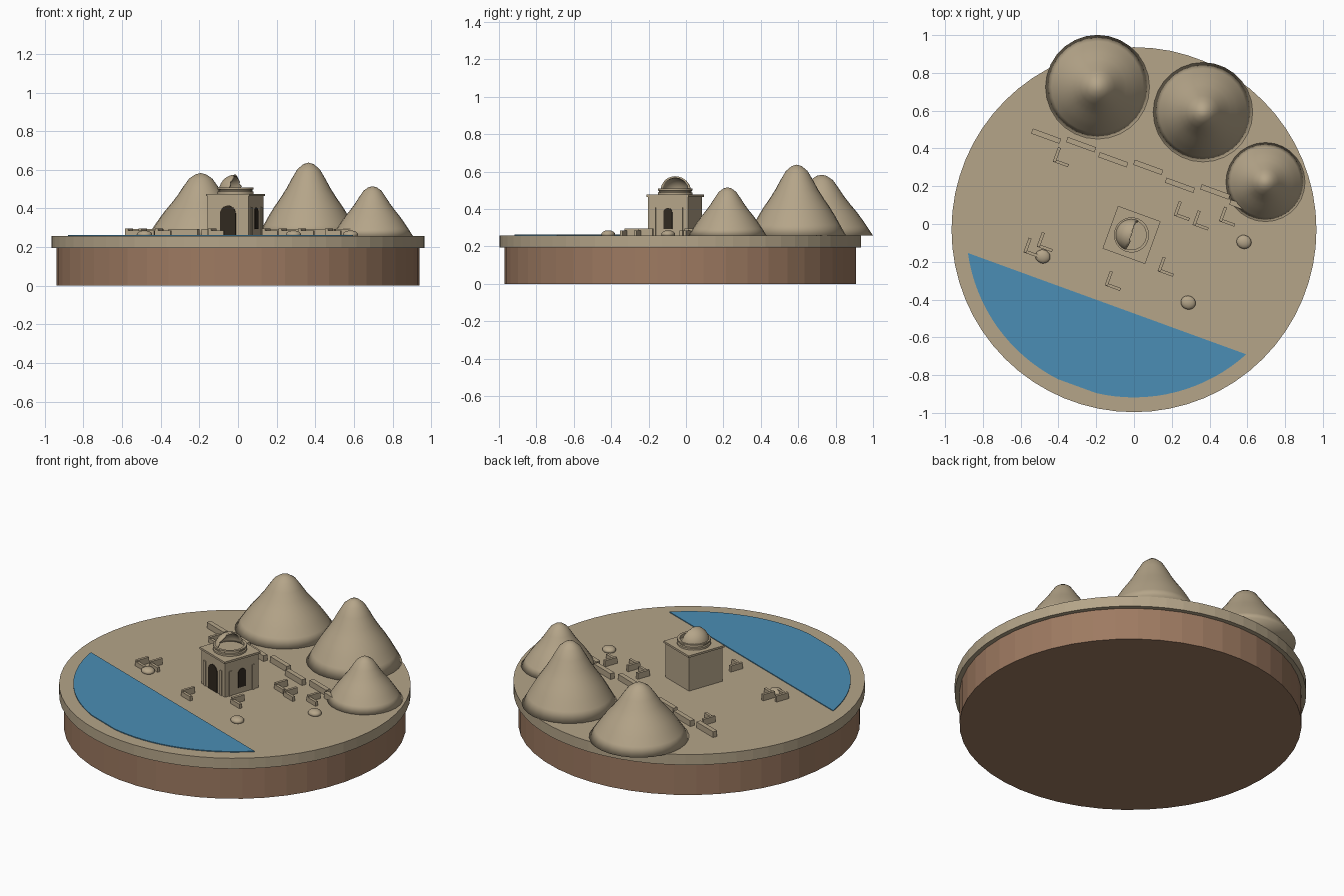
import bpy, bmesh, math, random
from mathutils import Matrix, Vector

cube = bpy.data.objects.get("Cube")
if cube:
    bpy.data.objects.remove(cube)
random.seed(4)

GROUND = 0.258
CENTRE_Y = -0.03
TURN = math.radians(-20)
HOUSE = Vector((-0.013, -0.058, 0))


def material(name, rgb):
    mat = bpy.data.materials.new(name)
    mat.use_nodes = True
    mat.diffuse_color = (*rgb, 1)
    mat.node_tree.nodes["Principled BSDF"].inputs["Base Color"].default_value = (*rgb, 1)
    return mat


SAND = material("sand", (0.46, 0.375, 0.25))
EARTH = material("brown earth", (0.34, 0.195, 0.12))
WATER = material("water blue", (0.07, 0.27, 0.46))
DARK = material("dark opening", (0.03, 0.022, 0.014))


def finish(name, bm, mat, smooth=None):
    bmesh.ops.recalc_face_normals(bm, faces=bm.faces)
    mesh = bpy.data.meshes.new(name)
    bm.to_mesh(mesh)
    bm.free()
    mesh.materials.append(mat)
    obj = bpy.data.objects.new(name, mesh)
    bpy.context.collection.objects.link(obj)
    if smooth is not None:
        bpy.ops.object.select_all(action='DESELECT')
        bpy.context.view_layer.objects.active = obj
        obj.select_set(True)
        bpy.ops.object.shade_smooth_by_angle(angle=math.radians(smooth))
    return obj


def box(name, centre, size, turn=0.0, mat=SAND):
    bm = bmesh.new()
    bmesh.ops.create_cube(bm, size=1)
    bm.transform(Matrix.Translation(centre) @ Matrix.Rotation(turn, 4, 'Z')
                 @ Matrix.Diagonal((*size, 1)))
    return finish(name, bm, mat)


def lathe(name, profile, centre, mat, steps, smooth=None):
    """Spin (radius, height) points around a vertical axis."""
    bm = bmesh.new()
    verts = [bm.verts.new((r, 0, z)) for r, z in profile]
    edges = [bm.edges.new(pair) for pair in zip(verts, verts[1:])]
    bmesh.ops.spin(bm, geom=verts + edges, axis=(0, 0, 1), cent=(0, 0, 0),
                   angle=math.tau, steps=steps, use_merge=True)
    bmesh.ops.remove_doubles(bm, verts=bm.verts, dist=1e-5)
    bm.transform(Matrix.Translation(centre))
    return finish(name, bm, mat, smooth)


def plate(name, outline, depth, matrix, mat):
    """Extrude a flat outline upward by depth, then place it."""
    bm = bmesh.new()
    face = bm.faces.new([bm.verts.new((x, y, 0)) for x, y in outline])
    moved = bmesh.ops.extrude_face_region(bm, geom=[face])["geom"]
    bmesh.ops.translate(bm, vec=(0, 0, depth),
                        verts=[g for g in moved if isinstance(g, bmesh.types.BMVert)])
    bm.transform(matrix)
    return finish(name, bm, mat)


# Round stand and sandy slab
mid = (0, CENTRE_Y, 0)
lathe("earth_base", [(0, 0), (0.94, 0), (0.94, 0.195), (0, 0.195)], mid, EARTH, 48)
lathe("sand_slab", [(0, 0.194), (0.966, 0.194), (0.966, GROUND), (0, GROUND)], mid, SAND, 64)

# Lake: a circle segment cut by a straight shore
lake = []
for start, end in ((188, 243), (257, 312)):
    for i in range(17):
        a = math.radians(start + (end - start) * i / 16)
        lake.append((0.888 * math.cos(a), 0.888 * math.sin(a)))
plate("lake", lake, 0.005, Matrix.Translation((0, CENTRE_Y, GROUND)), WATER)

# Hills
HILL = [(0, 1), (0.1, 0.98), (0.22, 0.91), (0.33, 0.78), (0.44, 0.64), (0.55, 0.52),
        (0.67, 0.4), (0.78, 0.275), (0.88, 0.15), (1, 0), (0, 0)]
for side, x, y, radius, height in (("back", -0.193, 0.725, 0.276, 0.326),
                                   ("middle", 0.365, 0.592, 0.264, 0.38),
                                   ("left", 0.696, 0.222, 0.21, 0.258)):
    lathe(side + "_hill", [(r * radius, h * height) for r, h in HILL],
          (x, y, GROUND - 0.001), SAND, 28, 180)

# House body, cornice and drum
box("house_walls", HOUSE + Vector((0, 0, 0.362)), (0.226, 0.226, 0.21), TURN)
box("house_cornice", HOUSE + Vector((0, 0, 0.47)), (0.24, 0.24, 0.012), TURN)
lathe("dome_drum", [(0, 0.47), (0.093, 0.47), (0.093, 0.487), (0.087, 0.49), (0.087, 0.496),
                    (0.093, 0.499), (0.093, 0.508), (0.078, 0.508), (0.078, 0.488), (0, 0.488)],
      HOUSE, SAND, 32, 30)

# Broken dome: half a shell with a ragged edge
bm = bmesh.new()
bmesh.ops.create_uvsphere(bm, u_segments=32, v_segments=20, radius=0.086)
bmesh.ops.delete(bm, context='FACES', geom=[
    f for f in bm.faces if f.calc_center_median().x > 0 or f.calc_center_median().z < 0])
for v in bm.verts:
    if abs(v.co.x) < 0.001 and 0.005 < v.co.z < 0.084:
        v.co.x += random.uniform(-0.007, 0.007)
bm.transform(Matrix.Translation(HOUSE + Vector((0, 0, 0.489))) @ Matrix.Rotation(TURN, 4, 'Z'))
dome = finish("broken_dome", bm, SAND, 35)
shell = dome.modifiers.new("shell", 'SOLIDIFY')
shell.thickness = 0.01
shell.offset = -1


# Arched openings and pilasters on the front and left walls
def arch(width, height):
    r = width / 2
    top = [(r * math.cos(math.pi * i / 12), height - r + r * math.sin(math.pi * i / 12))
           for i in range(13)]
    return [(-r, 0), (r, 0)] + top


for wall, angle, name, width, low, high in (
        ("front", 0, "doorway", 0.086, GROUND, 0.415),
        ("left", 90, "window", 0.05, 0.293, 0.405)):
    facing = (Matrix.Translation(HOUSE) @ Matrix.Rotation(TURN + math.radians(angle), 4, 'Z'))
    upright = Matrix.Rotation(math.radians(90), 4, 'X')
    plate(f"{wall}_{name}", arch(width, high - low), 0.005,
          facing @ Matrix.Translation((0, -0.112, low)) @ upright, DARK)
    for side in (-1, 1):
        box(f"{wall}_pilaster", facing @ Vector((side * 0.077, -0.114, 0.333)),
            (0.018, 0.008, 0.15), TURN + math.radians(angle))

# Staggered garden wall
for x, y, length in ((-0.465, 0.465, 0.16), (-0.28, 0.42, 0.16), (-0.11, 0.34, 0.16),
                     (0.075, 0.30, 0.16), (0.243, 0.205, 0.16), (0.43, 0.17, 0.16),
                     (0.565, 0.095, 0.12)):
    box("garden_wall", (x, y, GROUND + 0.017), (length, 0.028, 0.036), TURN)

# Ruined house corners
for x, y in ((-0.42, 0.335), (-0.575, -0.145), (-0.505, -0.115), (-0.145, -0.32),
             (0.135, -0.245), (0.22, 0.05), (0.32, 0), (0.46, 0.02)):
    place = Matrix.Translation((x, y, GROUND)) @ Matrix.Rotation(TURN, 4, 'Z')
    box("ruin_long_wall", place @ Vector((0.035, 0, 0.013)), (0.085, 0.016, 0.028), TURN)
    box("ruin_tall_wall", place @ Vector((0, 0.034, 0.018)), (0.016, 0.08, 0.038), TURN)

# Boulders
for x, y in ((-0.483, -0.172), (0.582, -0.095), (0.287, -0.416)):
    bm = bmesh.new()
    bmesh.ops.create_icosphere(bm, subdivisions=3, radius=1)
    bm.transform(Matrix.Translation((x, y, GROUND + 0.007)) @ Matrix.Rotation(TURN, 4, 'Z')
                 @ Matrix.Diagonal((0.04, 0.036, 0.021, 1)))
    finish("boulder", bm, SAND, 40)
